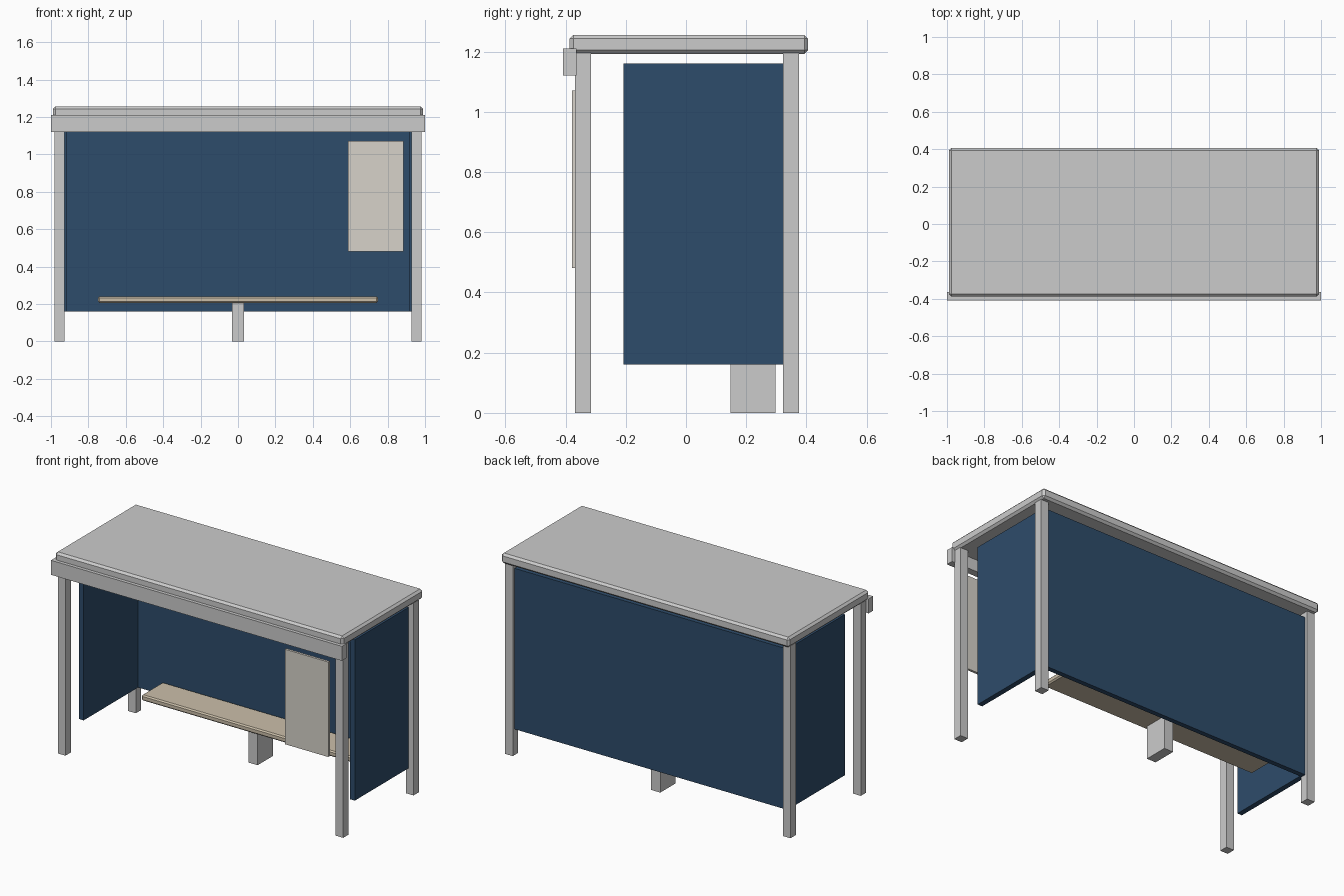
import bpy

if "Cube" in bpy.data.objects:
    bpy.data.objects.remove(bpy.data.objects["Cube"])


def material(name, rgb):
    m = bpy.data.materials.new(name)
    m.diffuse_color = (*rgb, 1.0)
    m.use_nodes = True
    m.node_tree.nodes["Principled BSDF"].inputs["Base Color"].default_value = m.diffuse_color
    return m


BLUE = material("panel_blue", (0.027, 0.072, 0.145))
CREAM = material("sign_cream", (0.68, 0.65, 0.59))
SLAT = material("bench_beige", (0.60, 0.52, 0.40))


def box(name, x, y, z, mat=None, bevel=0.0):
    """Box from (min, max) ranges, with an optional single chamfer."""
    bpy.ops.mesh.primitive_cube_add(
        size=1, location=[(a + b) / 2 for a, b in (x, y, z)])
    ob = bpy.context.object
    ob.name = name
    ob.scale = [b - a for a, b in (x, y, z)]
    bpy.ops.object.transform_apply(location=False, rotation=False, scale=True)
    if mat:
        ob.data.materials.append(mat)
    if bevel:
        mod = ob.modifiers.new("chamfer", 'BEVEL')
        mod.width = bevel
        mod.segments = 1
    return ob


# Roof slab and front fascia
box("roof", (-0.99, 0.99), (-0.387, 0.406), (1.193, 1.256), bevel=0.013)
box("front_fascia", (-1.0, 1.0), (-0.408, -0.364), (1.12, 1.21))

# Posts and side panels, mirrored left and right
for side, s in (("left", -1), ("right", 1)):
    px = sorted((s * 0.928, s * 0.981))
    box(f"{side}_front_post", px, (-0.368, -0.315), (0, 1.195))
    box(f"{side}_back_post", px, (0.322, 0.375), (0, 1.195))
    box(f"{side}_panel", sorted((s * 0.916, s * 0.948)),
        (-0.207, 0.328), (0.161, 1.16), BLUE)

# Back panel
box("back_panel", (-0.93, 0.93), (0.328, 0.358), (0.161, 1.16), BLUE)

# Bench on its central support
box("bench_seat", (-0.748, 0.748), (0.118, 0.327), (0.205, 0.241), SLAT, 0.008)
box("bench_support", (-0.031, 0.031), (0.148, 0.297), (0, 0.206))

# Information board at the front
box("information_board", (0.587, 0.886), (-0.379, -0.364), (0.481, 1.071), CREAM)
